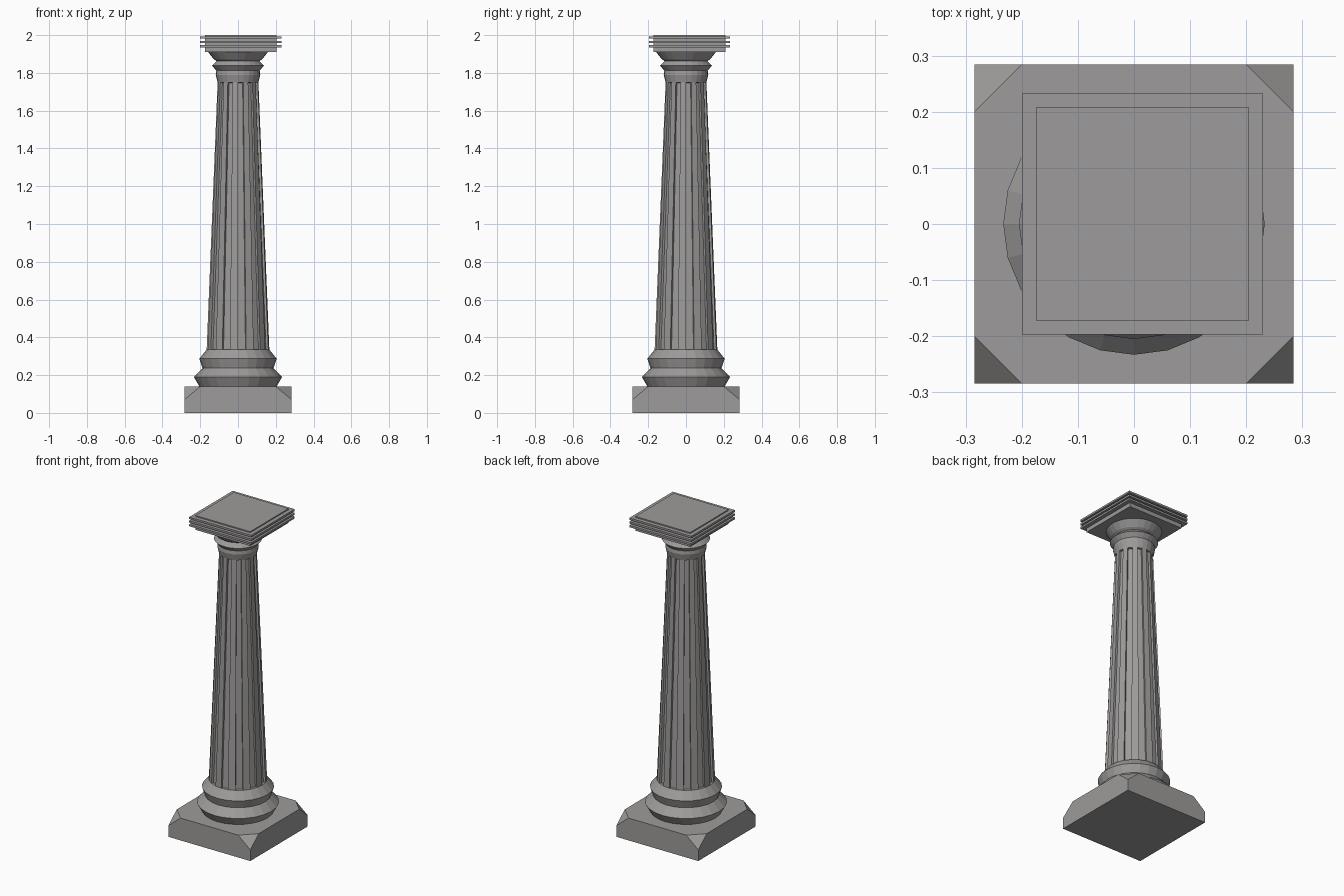
import bpy, bmesh, math

if "Cube" in bpy.data.objects:
    bpy.data.objects.remove(bpy.data.objects["Cube"])

stone = bpy.data.materials.new("warm grey stone")
stone.diffuse_color = (0.34, 0.33, 0.325, 1)
stone.use_nodes = True
stone.node_tree.nodes["Principled BSDF"].inputs["Base Color"].default_value = stone.diffuse_color


def finish(bm, name):
    bmesh.ops.recalc_face_normals(bm, faces=bm.faces[:])
    me = bpy.data.meshes.new(name)
    bm.to_mesh(me)
    bm.free()
    me.materials.append(stone)
    ob = bpy.data.objects.new(name, me)
    bpy.context.collection.objects.link(ob)
    return ob


def box(name, cx, cy, size, z0, z1):
    bm = bmesh.new()
    bmesh.ops.create_cube(bm, size=1)
    for v in bm.verts:
        v.co = (cx + v.co.x * size, cy + v.co.y * size, z0 + (v.co.z + 0.5) * (z1 - z0))
    return finish(bm, name)


# Plinth with its four top corners cut off diagonally
H, C, TOP, LOW = 0.284, 0.2, 0.14, 0.07
bm = bmesh.new()
bot, mid, top = [], [], []
for sx, sy in ((1, 1), (-1, 1), (-1, -1), (1, -1)):
    bot.append(bm.verts.new((sx * H, sy * H, 0)))
    mid.append(bm.verts.new((sx * H, sy * H, LOW)))
    a = bm.verts.new((sx * H, sy * C, TOP))
    b = bm.verts.new((sx * C, sy * H, TOP))
    top += [a, b] if sx * sy > 0 else [b, a]
for i in range(4):
    j = (i + 1) % 4
    bm.faces.new((mid[i], top[2 * i], top[2 * i + 1]))
    bm.faces.new((bot[i], bot[j], mid[j], top[2 * j], top[2 * i + 1], mid[i]))
bm.faces.new(top)
bm.faces.new(bot[::-1])
finish(bm, "plinth")

# Turned column: base rings, shaft, neck and flared capital (radius, height)
N = 24
profile = [(0.205, 0.14), (0.233, 0.19), (0.188, 0.237), (0.205, 0.287),
           (0.166, 0.335), (0.108, 1.75), (0.118, 1.79), (0.115, 1.812),
           (0.137, 1.838), (0.113, 1.862), (0.128, 1.872), (0.158, 1.91)]
SHAFT = 4
bm = bmesh.new()
rings = [[bm.verts.new((r * math.cos(2 * math.pi * k / N), r * math.sin(2 * math.pi * k / N), z))
          for k in range(N)] for r, z in profile]
flutes = []
for i in range(len(rings) - 1):
    for k in range(N):
        m = (k + 1) % N
        f = bm.faces.new((rings[i][k], rings[i][m], rings[i + 1][m], rings[i + 1][k]))
        if i == SHAFT and k % 2 == 0:
            flutes.append(f)
bm.faces.new(rings[0][::-1])
bm.faces.new(rings[-1])
bm.normal_update()
# Sunken flutes on every other side of the shaft
bmesh.ops.inset_individual(bm, faces=flutes, thickness=0.003, depth=-0.012)
finish(bm, "fluted_column")

# Square top block with three thin projecting plates
CX, CY = 0.015, 0.018
box("top_block", CX, CY, 0.38, 1.91, 2.0)
for n, z in enumerate((1.941, 1.964, 1.987)):
    box("top_plate_%d" % (n + 1), CX, CY, 0.43, z - 0.006, z + 0.006)
